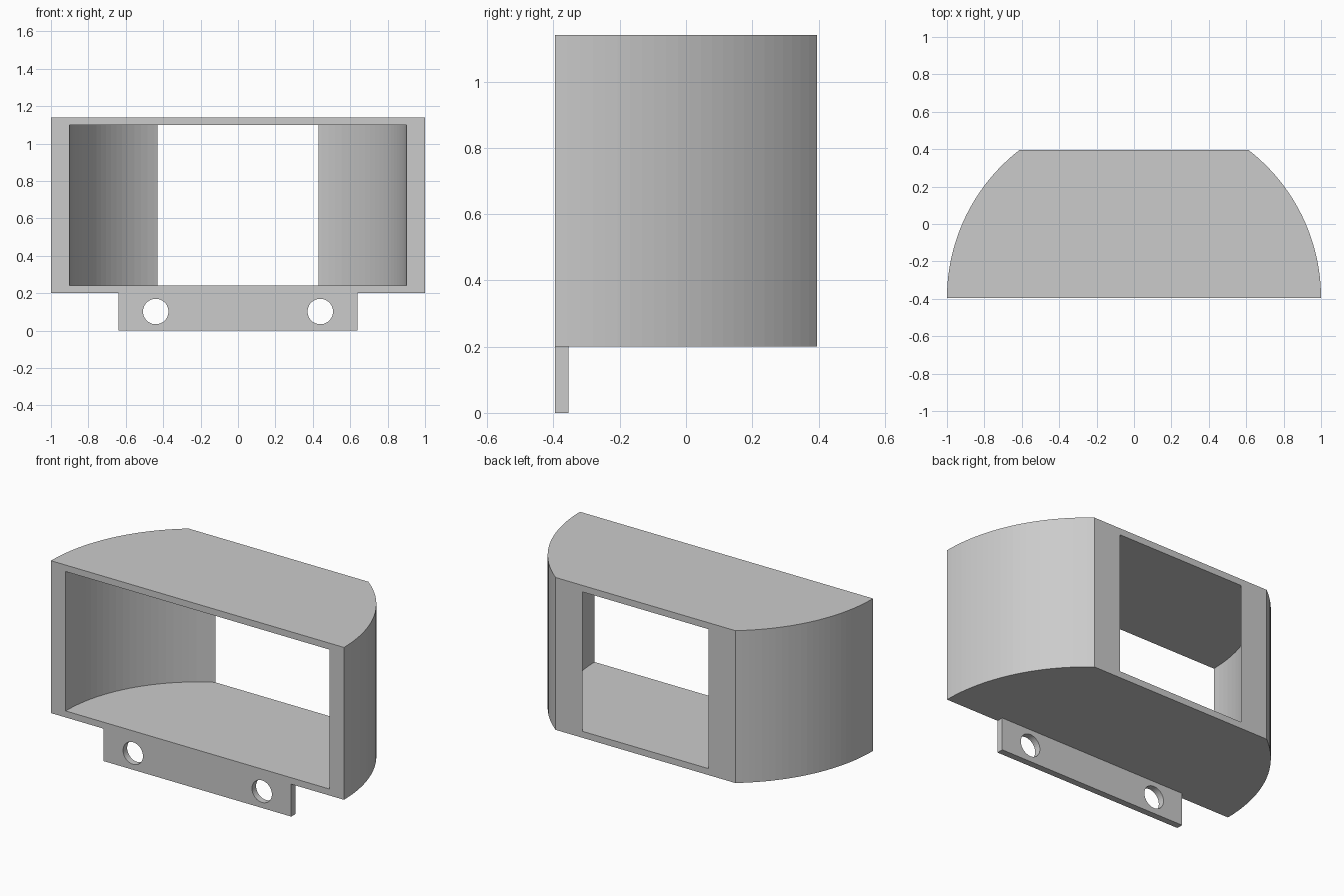
import bpy
import bmesh
from math import asin, cos, sin, radians
from mathutils import Matrix

cube = bpy.data.objects.get("Cube")
if cube:
    bpy.data.objects.remove(cube, do_unlink=True)

FRONT, BACK = -0.395, 0.395
OUTER, INNER = 1.0, 0.9
BASE, TOP, WALL = 0.2, 1.14, 0.04

grey = bpy.data.materials.new("light grey")
grey.use_nodes = True
colour = (0.6, 0.6, 0.6, 1)
grey.diffuse_color = colour
grey.node_tree.nodes["Principled BSDF"].inputs["Base Color"].default_value = colour


def finish(name, bm):
    bmesh.ops.recalc_face_normals(bm, faces=bm.faces)
    mesh = bpy.data.meshes.new(name)
    bm.to_mesh(mesh)
    bm.free()
    mesh.materials.append(grey)
    obj = bpy.data.objects.new(name, mesh)
    bpy.context.collection.objects.link(obj)
    return obj


def prism(name, outline, z0, z1):
    """Extrude a plan outline upwards."""
    bm = bmesh.new()
    face = bm.faces.new([bm.verts.new((x, y, z0)) for x, y in outline])
    grown = bmesh.ops.extrude_face_region(bm, geom=[face])["geom"]
    verts = [v for v in grown if isinstance(v, bmesh.types.BMVert)]
    bmesh.ops.translate(bm, vec=(0, 0, z1 - z0), verts=verts)
    return finish(name, bm)


def arc_outline(radius, depth, steps=24):
    """Half-round plan centred on the front edge, cut flat at the given depth."""
    end = asin(depth / radius)
    right = [(radius * cos(end * i / steps), FRONT + radius * sin(end * i / steps))
             for i in range(steps + 1)]
    return right + [(-x, y) for x, y in reversed(right)]


def cut(target, cutter):
    mod = target.modifiers.new("cut", "BOOLEAN")
    mod.operation, mod.solver, mod.object = "DIFFERENCE", "EXACT", cutter
    bpy.context.view_layer.objects.active = target
    bpy.ops.object.modifier_apply(modifier=mod.name)
    bpy.data.objects.remove(cutter, do_unlink=True)


# Curved housing, hollowed right through from front to back
housing = prism("housing", arc_outline(OUTER, BACK - FRONT), BASE, TOP)
hollow = arc_outline(INNER, BACK - FRONT + 0.03)
hollow = [(INNER, FRONT - 0.1)] + hollow + [(-INNER, FRONT - 0.1)]
cut(housing, prism("hollow_cutter", hollow, BASE + WALL, TOP - WALL))

# Mounting tab under the front edge, with two screw holes
HALF = 0.64
tab = prism("mounting_tab", [(-HALF, FRONT), (HALF, FRONT),
                             (HALF, FRONT + WALL), (-HALF, FRONT + WALL)], 0, BASE)
for side in (-1, 1):
    bm = bmesh.new()
    bmesh.ops.create_cone(
        bm, cap_ends=True, segments=48, radius1=0.068, radius2=0.068, depth=0.3,
        matrix=Matrix.Translation((side * 0.44, FRONT, 0.102)) @ Matrix.Rotation(radians(90), 4, "X"))
    cut(tab, finish("hole_cutter", bm))
